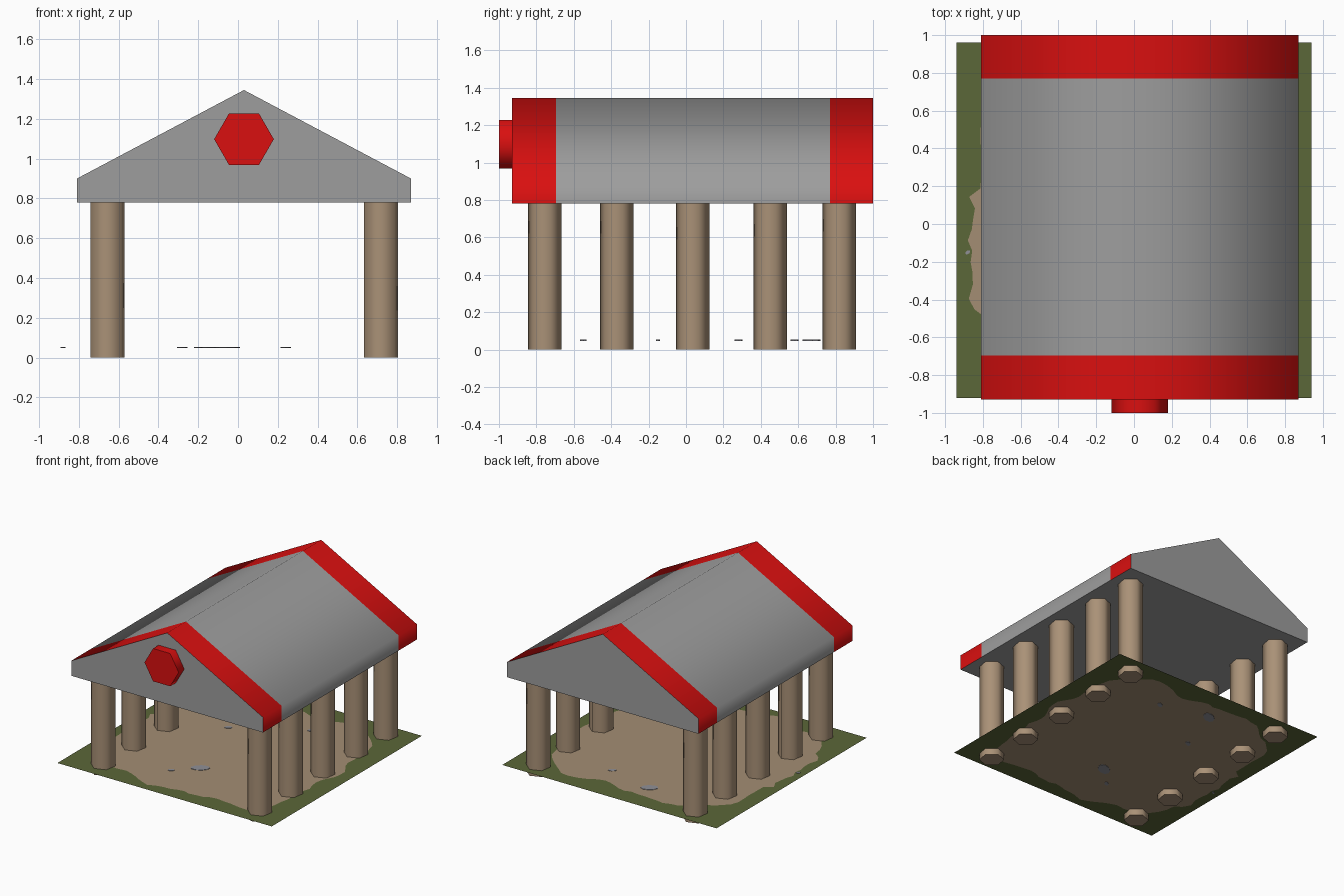
import bpy, bmesh, math, random
from mathutils import Matrix

if "Cube" in bpy.data.objects:
    bpy.data.objects.remove(bpy.data.objects["Cube"])

random.seed(4)


def material(name, rgb):
    m = bpy.data.materials.new(name)
    m.diffuse_color = (*rgb, 1)
    m.use_nodes = True
    m.node_tree.nodes["Principled BSDF"].inputs["Base Color"].default_value = m.diffuse_color
    return m


GREY = material("roof grey", (0.34, 0.34, 0.34))
RED = material("trim red", (0.70, 0.005, 0.005))
TAN = material("wood tan", (0.40, 0.285, 0.185))
GRASS = material("grass green", (0.105, 0.135, 0.04))
DIRT = material("dirt tan", (0.37, 0.27, 0.175))
STONE = material("puddle grey", (0.28, 0.28, 0.31))


def finish(bm, name, mats, smooth_angle=0, recalc=True):
    """Turn a bmesh into an object, smooth below the given edge angle."""
    if recalc:
        bmesh.ops.recalc_face_normals(bm, faces=bm.faces)
    for f in bm.faces:
        f.smooth = smooth_angle > 0
    for e in bm.edges:
        if len(e.link_faces) == 2:
            e.smooth = e.calc_face_angle() < math.radians(smooth_angle)
    me = bpy.data.meshes.new(name)
    bm.to_mesh(me)
    bm.free()
    for m in mats:
        me.materials.append(m)
    ob = bpy.data.objects.new(name, me)
    bpy.context.collection.objects.link(ob)
    return ob


def prism(name, mat, sides, radius, depth, matrix, smooth_angle=65):
    bm = bmesh.new()
    bmesh.ops.create_cone(bm, cap_ends=True, segments=sides, radius1=radius,
                          radius2=radius, depth=depth)
    # first vertex placed on local +x
    first = max(bm.verts, key=lambda v: v.co.z * 10 + v.co.x)
    turn = Matrix.Rotation(-math.atan2(first.co.y, first.co.x), 4, 'Z')
    bmesh.ops.transform(bm, matrix=matrix @ turn, verts=bm.verts)
    return finish(bm, name, [mat], smooth_angle)


# Roof: gable profile lofted along y, with red end bands
profile = [(-0.81, 0.78), (0.87, 0.78), (0.87, 0.90), (0.03, 1.345), (-0.81, 0.90)]
stations = [-0.93, -0.695, 0.77, 1.0]
bm = bmesh.new()
rings = [[bm.verts.new((x, y, z)) for x, z in profile] for y in stations]
for s in range(3):
    for i in range(5):
        j = (i + 1) % 5
        f = bm.faces.new((rings[s][i], rings[s][j], rings[s + 1][j], rings[s + 1][i]))
        f.material_index = 1 if s != 1 and i > 0 else 0   # underside stays grey
bm.faces.new(rings[0])
bm.faces.new(rings[-1])
finish(bm, "roof", [GREY, RED], 65)

# Hexagonal medallion on the front gable
prism("front_medallion", RED, 6, 0.15, 0.075,
      Matrix.Translation((0.03, -0.9625, 1.098)) @ Matrix.Rotation(math.pi / 2, 4, 'X'))

# Two rows of hexagonal pillars
for side, x in (("left", -0.655), ("right", 0.72)):
    for n, y in enumerate((-0.755, -0.37, 0.035, 0.45, 0.82)):
        prism(f"{side}_pillar_{n + 1}", TAN, 6, 0.091, 0.785,
              Matrix.Translation((x, y, 0.3925)) @ Matrix.Rotation(math.radians(20), 4, 'Z'))

# Ground sheet: ragged dirt patch inside a grass border
GZ, X0, X1, Y0, Y1 = 0.05, -0.94, 0.94, -0.92, 0.96
N = 96
bm = bmesh.new()
inner, outer = [], []
for k in range(N):
    a = 2 * math.pi * (k + 0.5) / N
    c, s = math.cos(a), math.sin(a)
    edge = min((X1 if c > 0 else X0) / c, (Y1 if s > 0 else Y0) / s)
    # rounded-square patch with a wobble, bulging on the left side
    r = 0.80 / (abs(c) ** 5 + abs(s) ** 5) ** 0.2
    r += 0.03 * math.sin(7 * a + 1) + 0.02 * math.sin(13 * a) + random.uniform(-0.012, 0.012)
    if c < -0.8 and -0.49 < r * s < 0.15:
        r = 0.86 / -c + random.uniform(-0.02, 0.02)
    r = min(r, edge - 0.03)
    inner.append(bm.verts.new((r * c, r * s, GZ)))
    outer.append(bm.verts.new((edge * c, edge * s, GZ)))
corners = {0: (X1, Y1), 1: (X0, Y1), 2: (X0, Y0), 3: (X1, Y0)}


def wall(v):
    return 0 if abs(v.co.x - X1) < 1e-5 else 1 if abs(v.co.y - Y1) < 1e-5 else \
        2 if abs(v.co.x - X0) < 1e-5 else 3


for k in range(N):
    j = (k + 1) % N
    loop = [inner[k], outer[k]]
    if wall(outer[k]) != wall(outer[j]):
        loop.append(bm.verts.new((*corners[wall(outer[k])], GZ)))
    bm.faces.new(loop + [outer[j], inner[j]])
bm.faces.new(inner).material_index = 1
finish(bm, "ground_sheet", [GRASS, DIRT], recalc=False)

# Small grey puddles showing on both sides of the sheet
for n, (x, y, r) in enumerate([(-0.05, -0.40, 0.07), (-0.15, 0.67, 0.065), (0.24, 0.58, 0.03),
                               (-0.28, 0.28, 0.03), (-0.88, -0.15, 0.015), (-0.2, -0.55, 0.025)]):
    prism(f"puddle_{n + 1}", STONE, 9, r, 0.006,
          Matrix.Translation((x, y, GZ)) @ Matrix.Rotation(0.6, 4, 'Z')
          @ Matrix.Diagonal((1, 0.6, 1, 1)), 0)
